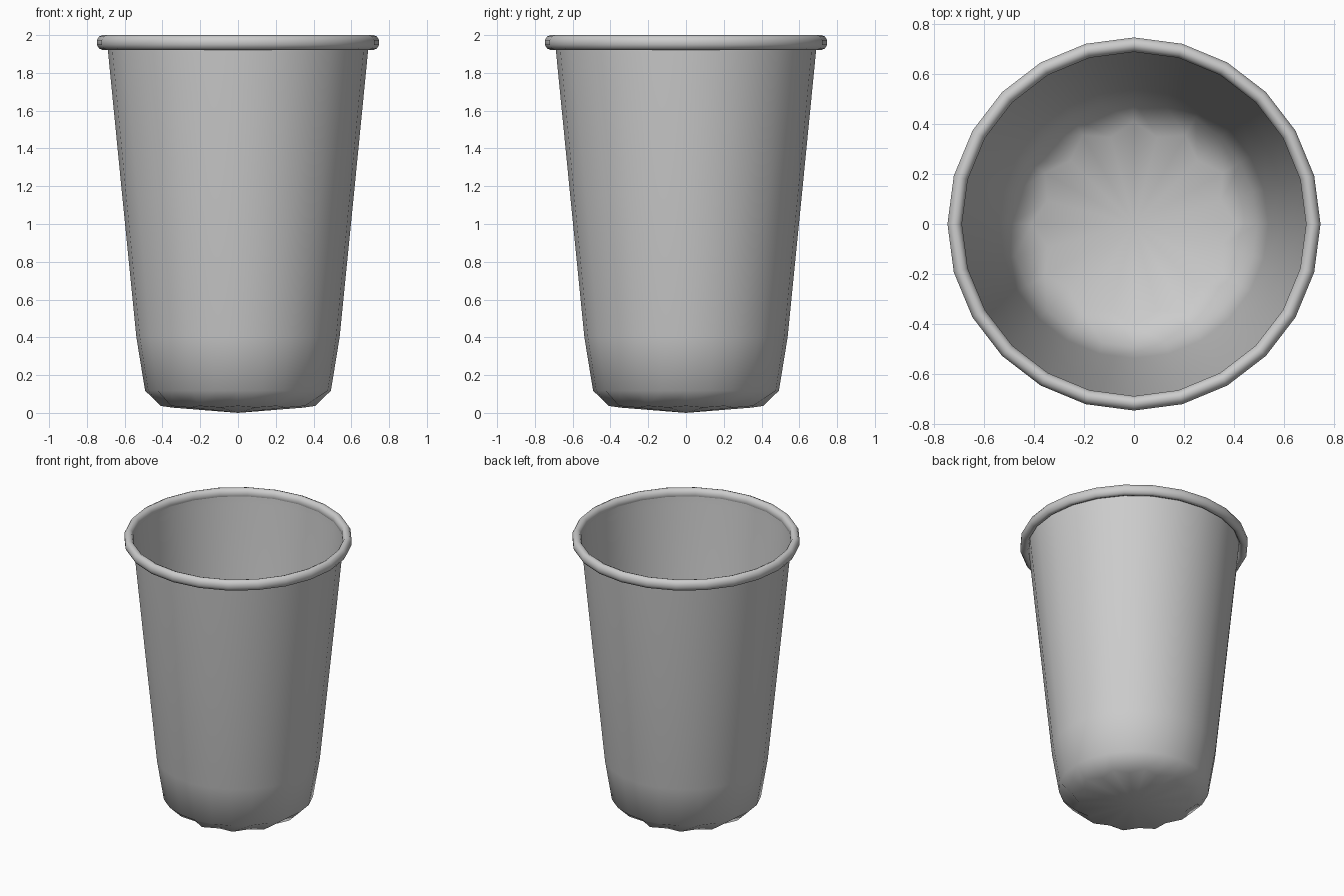
import bpy, bmesh
from math import sin, cos, pi

if "Cube" in bpy.data.objects:
    bpy.data.objects.remove(bpy.data.objects["Cube"])

SEG = 24  # sides around the cup


def ring(bm, profile_at):
    """One loop of vertices; profile_at(i) gives (radius, height)."""
    verts = []
    for i in range(SEG):
        r, z = profile_at(i)
        a = 2 * pi * i / SEG
        verts.append(bm.verts.new((r * cos(a), r * sin(a), z)))
    return verts


def bridge(bm, lower, upper):
    for i in range(SEG):
        j = (i + 1) % SEG
        bm.faces.new((lower[i], lower[j], upper[j], upper[i]))


def finish(bm, name):
    bmesh.ops.recalc_face_normals(bm, faces=bm.faces[:])
    for f in bm.faces:
        f.smooth = True
    mesh = bpy.data.meshes.new(name)
    bm.to_mesh(mesh)
    bm.free()
    obj = bpy.data.objects.new(name, mesh)
    bpy.context.collection.objects.link(obj)
    return obj


# Cup body: scalloped floor edge, thin tapered wall
bm = bmesh.new()
floor = ring(bm, lambda i: (0.41, 0.037) if i % 2 == 0 else (0.36, 0.028))
rings = [floor]
for r, z in [(0.492, 0.118), (0.538, 0.40), (0.613, 1.15), (0.687, 1.90), (0.69, 1.95)]:
    rings.append(ring(bm, lambda i, p=(r, z): p))
for lower, upper in zip(rings, rings[1:]):
    bridge(bm, lower, upper)

# Floor: kite-shaped faces meeting at the lowest point
centre = bm.verts.new((0, 0, 0))
for i in range(0, SEG, 2):
    bm.faces.new((centre, floor[(i + 1) % SEG], floor[i], floor[i - 1]))
finish(bm, "cup_body")

# Rolled rim: oval tube around the top
bm = bmesh.new()
SIDES = 10
tube = []
for k in range(SIDES):
    t = 2 * pi * (k + 0.5) / SIDES
    p = (0.718 + 0.0305 * cos(t), 1.961 + 0.041 * sin(t) / sin(pi / 2) * 0.951)
    p = (p[0], 1.961 + 0.039 * sin(t))
    tube.append(ring(bm, lambda i, p=p: p))
for k in range(SIDES):
    bridge(bm, tube[k], tube[(k + 1) % SIDES])
finish(bm, "rolled_rim")
